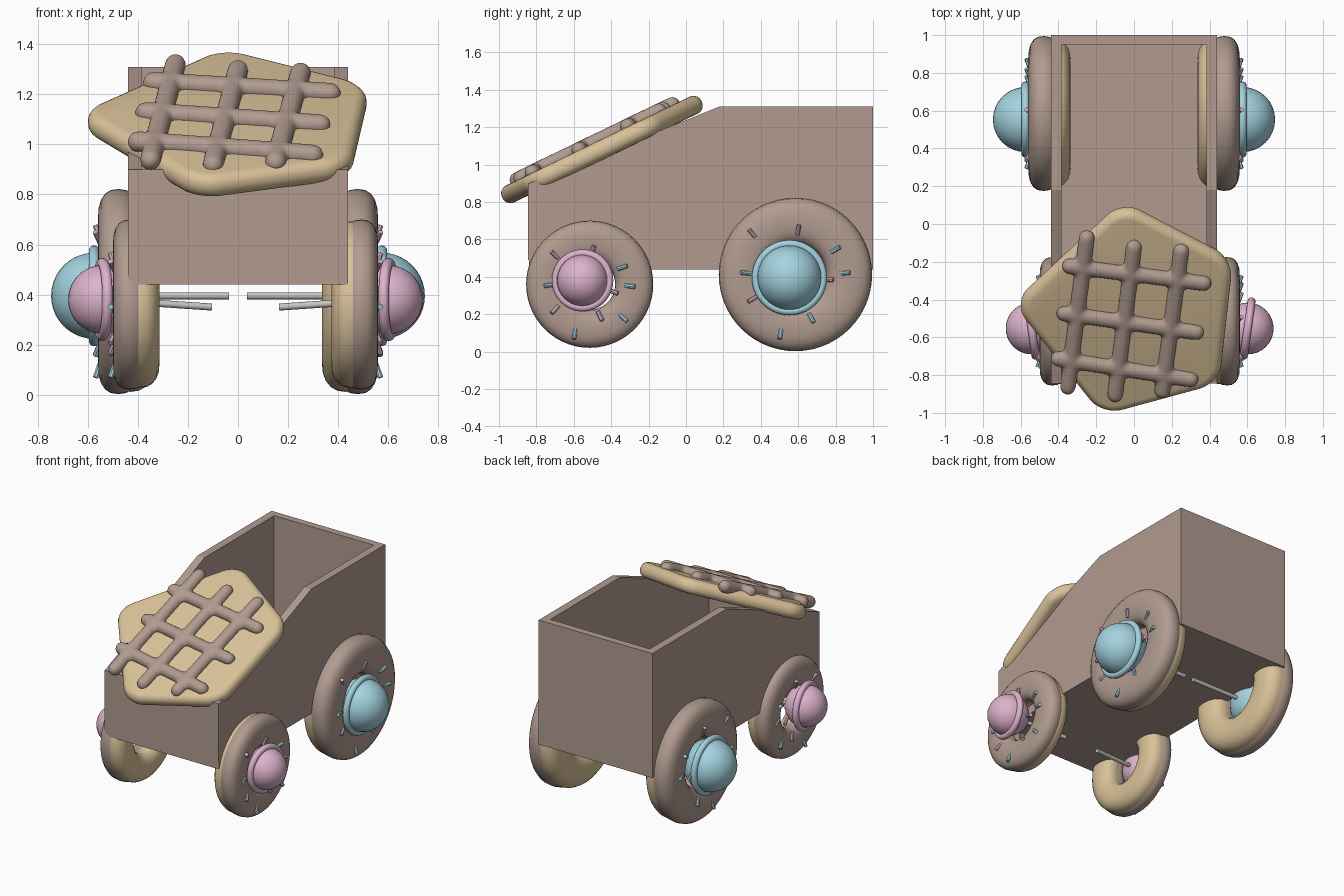
import bpy, bmesh, math
from mathutils import Vector, Matrix

if "Cube" in bpy.data.objects:
    bpy.data.objects.remove(bpy.data.objects["Cube"], do_unlink=True)


def material(name, *rgb):
    m = bpy.data.materials.new(name)
    m.use_nodes = True
    m.diffuse_color = (*rgb, 1)
    bsdf = m.node_tree.nodes["Principled BSDF"]
    bsdf.inputs["Base Color"].default_value = (*rgb, 1)
    bsdf.inputs["Roughness"].default_value = 0.7
    return m


CHOCOLATE = material("milk chocolate", 0.44, 0.33, 0.28)
BISCUIT = material("golden biscuit", 0.70, 0.54, 0.32)
BLUE = material("candy blue", 0.37, 0.65, 0.74)
PINK = material("candy pink", 0.72, 0.45, 0.60)
GREY = material("axle grey", 0.57, 0.57, 0.55)


def make(name, bm, mat, smooth=True):
    bmesh.ops.recalc_face_normals(bm, faces=bm.faces)
    mesh = bpy.data.meshes.new(name)
    bm.to_mesh(mesh)
    bm.free()
    mesh.materials.append(mat)
    ob = bpy.data.objects.new(name, mesh)
    bpy.context.collection.objects.link(ob)
    if smooth:
        bpy.ops.object.select_all(action="DESELECT")
        ob.select_set(True)
        bpy.context.view_layer.objects.active = ob
        bpy.ops.object.shade_smooth_by_angle(angle=math.radians(40))
    return ob


def prism(points, depth):
    """Extruded polygon, ready for rounding."""
    bm = bmesh.new()
    face = bm.faces.new([bm.verts.new(p) for p in points])
    ext = bmesh.ops.extrude_face_region(bm, geom=[face])
    verts = [g for g in ext["geom"] if isinstance(g, bmesh.types.BMVert)]
    bmesh.ops.translate(bm, verts=verts, vec=depth)
    return bm


def side_prism(name, outline, x0, x1):
    return make(name, prism([(x0, y, z) for y, z in outline], (x1 - x0, 0, 0)),
                CHOCOLATE, False)


def add_rod(bm, a, b, radius, sides=12):
    a, b = Vector(a), Vector(b)
    turn = (b - a).to_track_quat("Z", "Y").to_matrix().to_4x4()
    bmesh.ops.create_cone(bm, cap_ends=True, segments=sides, radius1=radius,
                          radius2=radius, depth=(b - a).length,
                          matrix=Matrix.Translation((a + b) / 2) @ turn)


def ring(name, center, major, half_r, half_x, mat, power=2.0, tilt=0.0):
    """Ring around the x axis with a superellipse section."""
    bm = bmesh.new()
    steps, section = 56, 20
    turn = Matrix.Translation(center) @ Matrix.Rotation(tilt, 4, "Z")

    def sq(v):
        return math.copysign(abs(v) ** (2 / power), v)

    loops = []
    for i in range(steps):
        a = math.tau * i / steps
        loop = []
        for j in range(section):
            t = math.tau * j / section
            r = major + half_r * sq(math.cos(t))
            loop.append(bm.verts.new(turn @ Vector(
                (half_x * sq(math.sin(t)), r * math.cos(a), r * math.sin(a)))))
        loops.append(loop)
    for i in range(steps):
        p, q = loops[i], loops[(i + 1) % steps]
        for j in range(section):
            k = (j + 1) % section
            bm.faces.new((p[j], p[k], q[k], q[j]))
    return make(name, bm, mat)


# Open wagon body: floor, sloping side walls, end walls
W, T, FRONT, BACK, BASE, TOP = 0.44, 0.055, -0.84, 1.0, 0.49, 1.31
side_outline = [(FRONT, BASE), (BACK, BASE), (BACK, TOP), (0.18, TOP), (FRONT, 0.9)]


def slab(y0, y1, z0, z1):
    return [(y0, z0), (y1, z0), (y1, z1), (y0, z1)]


side_prism("floor", slab(FRONT, BACK, 0.44, BASE), -W, W)
side_prism("left_wall", side_outline, W - T, W)
side_prism("right_wall", side_outline, -W, T - W)
side_prism("back_wall", slab(BACK - 0.05, BACK, BASE, TOP), T - W, W - T)
side_prism("front_wall", slab(FRONT - 0.005, FRONT + 0.035, BASE, 0.9), -W, W)

# Sprinkle positions (y, z) on the wheel faces
rear_blue = [(.80, .545), (.85, .42), (.67, .18), (.505, .095), (.32, .42)]
rear_pink = [(.355, .63), (.60, .65), (.355, .28), (.76, .385)]
front_blue = [(-.34, .45), (-.30, .35), (-.335, .18), (-.595, .095), (-.73, .355)]
front_pink = [(-.70, .515), (-.50, .54), (-.70, .225), (-.46, .19), (-.39, .32)]


def sprinkles(name, spots, side, face, hub, mat):
    bm = bmesh.new()
    for y, z in spots:
        out = Vector((0, y - hub[0], z - hub[1])).normalized()
        out.x = 0.35 * side
        mid = Vector((side * face, y, z))
        add_rod(bm, mid - out * 0.027, mid + out * 0.027, 0.012, 8)
    make(name, bm, mat)


def wheel(name, side, face, center, radius, hub, hub_x, hub_r, axle, tilt, mat, blue, pink):
    s = radius / 0.41
    y, z = center
    # Biscuit inner half and iced outer half
    ring(name + "_biscuit", (side * (face - 0.13 * s), y, z), 0.283 * s,
         0.118 * s, 0.095 * s, BISCUIT, 2.3)
    ring(name + "_icing", (side * (face - 0.082 * s), y, z), 0.287 * s,
         0.123 * s, 0.082 * s, CHOCOLATE, 2.5)
    # Candy hub and collar
    hub_at = Vector((side * hub_x, *hub))
    bm = bmesh.new()
    bmesh.ops.create_uvsphere(bm, u_segments=32, v_segments=20, radius=hub_r,
                              matrix=Matrix.Translation(hub_at))
    make(name + "_hub", bm, mat)
    ring(name + "_collar", hub_at, hub_r + 0.008, 0.021, 0.021, mat, 2, -side * tilt)
    # Stub axle
    bm = bmesh.new()
    drop = -0.03 if tilt else 0
    add_rod(bm, hub_at, (side * (face - axle), hub[0] + 0.4 * tilt, hub[1] + drop), 0.014)
    make(name + "_axle", bm, GREY)
    sprinkles(name + "_blue_sprinkles", blue, side, face, hub, BLUE)
    sprinkles(name + "_pink_sprinkles", pink, side, face, hub, PINK)


for label, side, front_face in (("left", 1, 0.56), ("right", -1, 0.50)):
    wheel("rear_" + label + "_wheel", side, 0.56, (0.585, 0.412), 0.41, (0.553, 0.395),
          0.575, 0.172, 0.525, 0, BLUE, rear_blue, rear_pink)
    wheel("front_" + label + "_wheel", side, front_face, (-0.515, 0.36), 0.34,
          (-0.553, 0.38), front_face + 0.042, 0.137, 0.395, 0.14, PINK,
          front_blue, front_pink)

# Tilted biscuit canopy: rounded five-sided slab
TILT, MID = math.radians(25.8), Vector((0, -0.46, 1.075))


def on_lid(x, y, h=0.0):
    return Vector((x, (y - MID.y) / math.cos(TILT), h))


def place(ob):
    ob.location = MID
    ob.rotation_euler.x = TILT


tips = [(-.06, .09), (.50, -.20), (.43, -.82), (-.16, -.98), (-.61, -.42)]
bm = prism([on_lid(x * 1.05, MID.y + (y - MID.y) * 1.05, -0.05) for x, y in tips],
           (0, 0, 0.1))
uprights = [e for e in bm.edges if abs(e.verts[0].co.z - e.verts[1].co.z) > 0.05]
bmesh.ops.bevel(bm, geom=uprights, offset=0.11, segments=8, profile=0.5, affect="EDGES")
rims = [e for e in bm.edges if abs(e.verts[0].co.z - e.verts[1].co.z) < 0.01]
bmesh.ops.bevel(bm, geom=rims, offset=0.046, segments=5, profile=0.5, affect="EDGES")
place(make("canopy_biscuit", bm, BISCUIT))

# Icing lattice: round-ended bars fused with soft joints
bars = [((-.25, -.05), (-.35, -.84)), ((0, -.10), (-.10, -.88)),
        ((.25, -.12), (.15, -.86)), ((-.34, -.20), (.37, -.29)),
        ((-.37, -.45), (.33, -.55)), ((-.40, -.69), (.30, -.80))]
bm = bmesh.new()
for a, b in bars:
    a, b = on_lid(*a, 0.052), on_lid(*b, 0.052)
    add_rod(bm, a, b, 0.043, 20)
    for end in (a, b):
        bmesh.ops.create_uvsphere(bm, u_segments=20, v_segments=12, radius=0.043,
                                  matrix=Matrix.Translation(end))
lattice = make("icing_lattice", bm, CHOCOLATE)
place(lattice)
fuse = lattice.modifiers.new("fuse", "REMESH")
fuse.mode = "VOXEL"
fuse.voxel_size = 0.011
fuse.use_smooth_shade = True
soften = lattice.modifiers.new("soften", "SMOOTH")
soften.factor = 0.5
soften.iterations = 8
